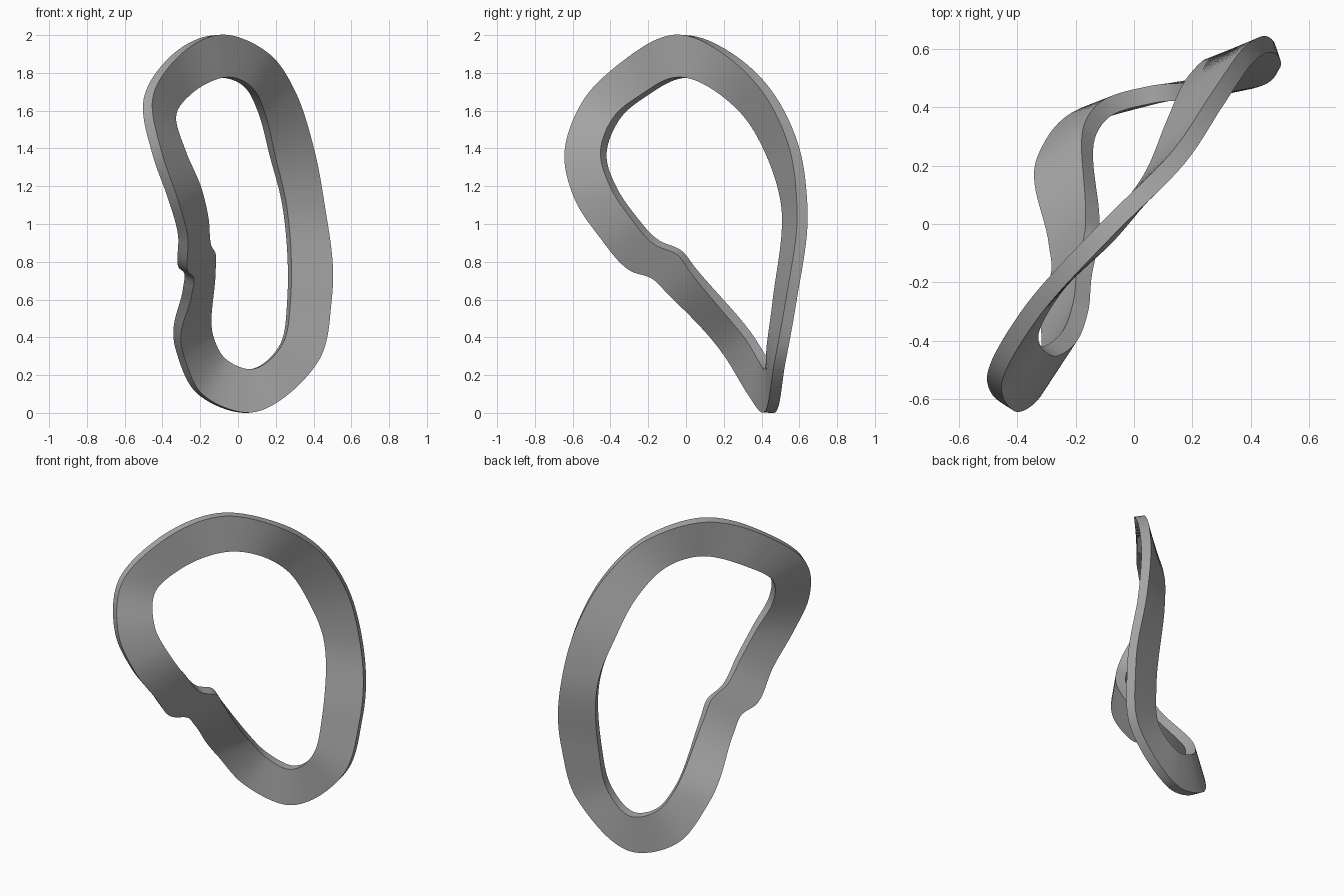
import bpy, bmesh, math
from mathutils import Vector

if "Cube" in bpy.data.objects:
    bpy.data.objects.remove(bpy.data.objects["Cube"], do_unlink=True)

THICK = 0.06
STEPS = 12

# Stations round the loop: outer edge midpoint, inner edge midpoint
stations = [
    ((-.09, -.02, 2), (-.07, -.02, 1.775)),
    ((.15, .22, 1.9), (.06, .15, 1.72)),
    ((.285, .42, 1.71), (.13, .32, 1.58)),
    ((.385, .565, 1.42), (.185, .45, 1.36)),
    ((.45, .612, 1.1), (.248, .528, 1.1)),
    ((.49, .555, .6), (.272, .485, .6)),
    ((.42, .495, .27), (.235, .455, .37)),
    ((.06, .435, 0), (.06, .44, .23)),
    ((-.2, .35, .1), (-.08, .4, .29)),
    ((-.305, .217, .315), (-.145, .328, .405)),
    ((-.265, -.09, .645), (-.14, .03, .76)),
    ((-.255, -.17, .72), (-.14, -.035, .845)),
    ((-.29, -.29, .765), (-.165, -.155, .9)),
    ((-.29, -.45, .94), (-.18, -.285, 1.04)),
    ((-.345, -.58, 1.14), (-.22, -.39, 1.2)),
    ((-.425, -.63, 1.37), (-.295, -.44, 1.37)),
    ((-.475, -.53, 1.65), (-.35, -.37, 1.56)),
    ((-.36, -.32, 1.86), (-.27, -.22, 1.685)),
]
pairs = [(Vector(o), Vector(i)) for o, i in stations]
count = len(pairs)
mids = [(o + i) / 2 for o, i in pairs]
gaps = [(mids[(k + 1) % count] - mids[k]).length for k in range(count)]


def smooth_loop(points):
    """Closed cubic through the points, spaced by distance along the loop."""
    slopes = [(points[(k + 1) % count] - points[k]) / gaps[k] for k in range(count)]
    tangents = [(slopes[k - 1] * gaps[k] + slopes[k] * gaps[k - 1]) / (gaps[k] + gaps[k - 1])
                for k in range(count)]
    result = []
    for k in range(count):
        n, h = (k + 1) % count, gaps[k]
        for s in range(STEPS):
            t = s / STEPS
            ease = t * t * (3 - 2 * t)
            result.append(points[k].lerp(points[n], ease)
                          + tangents[k] * h * t * (1 - t) ** 2
                          - tangents[n] * h * t * t * (1 - t))
    return result


# Twisted flat band with a rectangular section
outer = smooth_loop([p[0] for p in pairs])
inner = smooth_loop([p[1] for p in pairs])
total = len(outer)
bm = bmesh.new()
rings = []
for k in range(total):
    n = (k + 1) % total
    along = outer[n] + inner[n] - outer[k - 1] - inner[k - 1]
    side = along.cross(outer[k] - inner[k]).normalized() * THICK / 2
    corners = (outer[k] + side, inner[k] + side, inner[k] - side, outer[k] - side)
    rings.append([bm.verts.new(c) for c in corners])
for k in range(total):
    a, b = rings[k], rings[(k + 1) % total]
    for c in range(4):
        d = (c + 1) % 4
        bm.faces.new((a[c], a[d], b[d], b[c]))
bmesh.ops.recalc_face_normals(bm, faces=bm.faces)

# Rest on the ground, centred
for axis in range(3):
    values = [v.co[axis] for v in bm.verts]
    shift = min(values) if axis == 2 else (min(values) + max(values)) / 2
    for v in bm.verts:
        v.co[axis] -= shift

mesh = bpy.data.meshes.new("twisted_band")
bm.to_mesh(mesh)
bm.free()
band = bpy.data.objects.new("twisted_band", mesh)
bpy.context.collection.objects.link(band)

grey = bpy.data.materials.new("mid grey")
grey.use_nodes = True
colour = (0.4, 0.4, 0.4, 1)
grey.diffuse_color = colour
grey.node_tree.nodes["Principled BSDF"].inputs["Base Color"].default_value = colour
mesh.materials.append(grey)

bpy.ops.object.select_all(action="DESELECT")
band.select_set(True)
bpy.context.view_layer.objects.active = band
bpy.ops.object.shade_smooth_by_angle(angle=math.radians(40))
